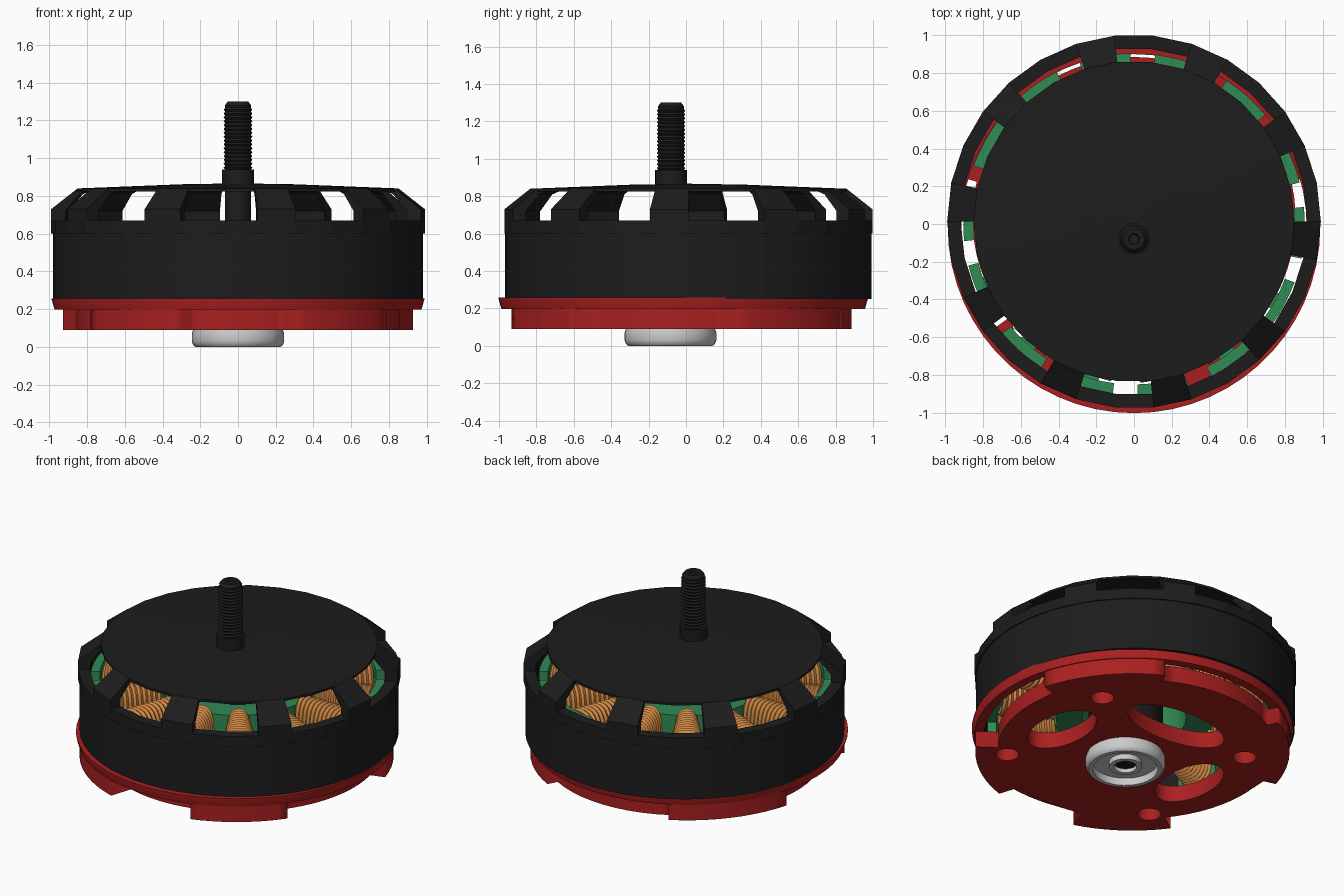
import bpy, bmesh
from math import sin, cos, pi, radians, tau
from mathutils import Matrix, Vector

if "Cube" in bpy.data.objects:
    bpy.data.objects.remove(bpy.data.objects["Cube"])


def material(name, rgb):
    m = bpy.data.materials.new(name)
    m.diffuse_color = (*rgb, 1)
    m.use_nodes = True
    m.node_tree.nodes["Principled BSDF"].inputs["Base Color"].default_value = m.diffuse_color
    return m


BLACK = material("black", (0.012, 0.012, 0.012))
RED = material("red", (0.40, 0.014, 0.014))
GREEN = material("green", (0.03, 0.26, 0.09))
COPPER = material("copper", (0.62, 0.24, 0.055))
SILVER = material("silver", (0.72, 0.72, 0.72))

BELL_Y, BASE_Y, AXIS_Y = 0.013, -0.015, -0.08


def finish(bm, name, mat, y=0.0, smooth=None):
    bmesh.ops.remove_doubles(bm, verts=bm.verts, dist=1e-5)
    bmesh.ops.recalc_face_normals(bm, faces=bm.faces)
    me = bpy.data.meshes.new(name)
    bm.to_mesh(me)
    bm.free()
    ob = bpy.data.objects.new(name, me)
    bpy.context.collection.objects.link(ob)
    ob.location.y = y
    me.materials.append(mat)
    if smooth:
        bpy.ops.object.select_all(action='DESELECT')
        ob.select_set(True)
        bpy.context.view_layer.objects.active = ob
        bpy.ops.object.shade_smooth_by_angle(angle=radians(smooth))
    return ob


def sweep(bm, profile, a0, a1, steps, closed=True):
    """Turn an (r, z) profile from angle a0 to a1; partial turns get end caps."""
    full = abs(a1 - a0 - 360) < 1e-6
    rings = []
    for i in range(steps + 1):
        a = radians(a0 + (a1 - a0) * i / steps)
        rings.append([bm.verts.new((r * cos(a), r * sin(a), z)) for r, z in profile])
    n = len(profile)
    for A, B in zip(rings, rings[1:]):
        for j in range(n if closed else n - 1):
            k = (j + 1) % n
            if profile[j][0] == 0 and profile[k][0] == 0:
                continue
            vs = [A[j], A[k], B[k], B[j]]
            if profile[j][0] == 0:
                vs.remove(B[j])
            elif profile[k][0] == 0:
                vs.remove(B[k])
            bm.faces.new(vs)
    if not full:
        bm.faces.new(rings[0])
        bm.faces.new(rings[-1])


def lathe(name, profile, mat, y, steps=48, closed=True, smooth=None):
    bm = bmesh.new()
    sweep(bm, profile, 0, 360, steps, closed)
    return finish(bm, name, mat, y, smooth)


# Bell: lower band, upper rim, top plate and ten ribs
lathe("bell_band", [(0.925, 0.25), (0.98, 0.25), (0.98, 0.61), (0.925, 0.61)],
      BLACK, BELL_Y, 60, smooth=30)
lathe("bell_rim", [(0.918, 0.60), (0.99, 0.60), (0.99, 0.67), (0.918, 0.67)],
      BLACK, BELL_Y, 30)
lathe("bell_top", [(0, 0.867), (0.3, 0.862), (0.85, 0.84), (0.85, 0.825), (0, 0.845)],
      BLACK, BELL_Y, 30, closed=False)
bm = bmesh.new()
rib = [(0.915, 0.66), (0.99, 0.66), (0.99, 0.73), (0.85, 0.84), (0.80, 0.842),
       (0.80, 0.825), (0.84, 0.81), (0.915, 0.72)]
for k in range(10):
    sweep(bm, rib, 24 + 36 * k, 36 + 36 * k, 1)
finish(bm, "bell_ribs", BLACK, BELL_Y)

# Threaded shaft with collar
shaft = [(0, 0.04), (0.07, 0.04), (0.07, 0.84), (0.085, 0.85), (0.085, 0.94), (0.068, 0.94)]
for i in range(16):
    z = 0.95 + i * 0.0205
    shaft += [(0.076, z), (0.068, z + 0.01)]
shaft += [(0.07, 1.28), (0.055, 1.30), (0.03, 1.30), (0.025, 1.29), (0, 1.29)]
lathe("shaft", shaft, BLACK, AXIS_Y, 24, closed=False, smooth=25)

# Bearing tube inside the stator
lathe("bearing_tube", [(0.08, 0.18), (0.23, 0.18), (0.23, 0.58), (0.08, 0.58)],
      BLACK, AXIS_Y, 32, smooth=30)

# Silver foot washer, hollow underneath
lathe("foot_washer", [(0, 0.10), (0.235, 0.10), (0.245, 0.07), (0.245, 0.03), (0.238, 0.01),
                      (0.225, 0), (0.20, 0), (0.20, 0.05), (0.10, 0.05), (0.10, 0.015),
                      (0.07, 0.015), (0.07, 0.045), (0, 0.045)],
      SILVER, AXIS_Y - 0.003, 40, closed=False, smooth=35)

# Base plate: four wide pads on the rim, oval windows and bolt holes
PADS = [(16, 62), (118, 164), (216, 252), (288, 324)]
outline = []
for p, (a0, a1) in enumerate(PADS):
    nxt = PADS[(p + 1) % 4][0] + (360 if p == 3 else 0)
    for lo, hi, pad in ((a0, a1, True), (a1, nxt, False)):
        for i in range(11):
            a = radians(lo + (hi - lo) * i / 10)
            r = 0.965 if pad else 0.855 + 0.045 * sin(a)
            outline.append((r * cos(a), r * sin(a) + BASE_Y))


def oval(cx, cy, rx, ry, n):
    return [(cx + rx * cos(tau * i / n), cy + ry * sin(tau * i / n)) for i in range(n)]


loops = [outline, oval(0, 0.40, 0.36, 0.17, 32)]
for s in (-1, 1):
    loops.append(oval(s * 0.51, AXIS_Y, 0.16, 0.27, 32))
    for t in (-1, 1):
        loops.append(oval(s * 0.57, AXIS_Y + t * 0.455, 0.072, 0.072, 20))
cu = bpy.data.curves.new("base_plate", 'CURVE')
cu.dimensions = '2D'
cu.fill_mode = 'BOTH'
cu.extrude = 0.055
for pts in loops:
    sp = cu.splines.new('POLY')
    sp.points.add(len(pts) - 1)
    for q, (x, y) in zip(sp.points, pts):
        q.co = (x, y, 0, 1)
    sp.use_cyclic_u = True
cu.materials.append(RED)
plate = bpy.data.objects.new("base_plate", cu)
plate.location.z = 0.145
bpy.context.collection.objects.link(plate)
bpy.ops.object.select_all(action='DESELECT')
plate.select_set(True)
bpy.context.view_layer.objects.active = plate
bpy.ops.object.convert(target='MESH')

# Base lip ring
lathe("base_lip", [(0.915, 0.198), (0.972, 0.198), (0.987, 0.25), (0.987, 0.258), (0.915, 0.258)],
      RED, BASE_Y, 60, smooth=30)

# Stator: core ring with fourteen teeth and curved shoes
N, STEP, FIRST = 14, 360 / 14, 99.9
bm = bmesh.new()
sweep(bm, [(0.32, 0.32), (0.48, 0.32), (0.48, 0.58), (0.32, 0.58)], 0, 360, 42)
for k in range(N):
    a = FIRST + k * STEP
    m = (Matrix.Rotation(radians(a), 4, 'Z') @ Matrix.Translation((0.65, 0, 0.45))
         @ Matrix.Diagonal((0.45, 0.09, 0.26, 1)))
    bmesh.ops.create_cube(bm, size=1, matrix=m)
    sweep(bm, [(0.85, 0.27), (0.905, 0.27), (0.905, 0.63), (0.85, 0.63)], a - 8.7, a + 8.7, 4)
finish(bm, "stator", GREEN)

# Copper windings: ridged rounded loops round each tooth
TURNS, SEG = 11, 24
bm = bmesh.new()
for k in range(N):
    rot = Matrix.Rotation(radians(FIRST + k * STEP), 4, 'Z')
    rings = []
    for i in range(2 * TURNS + 1):
        t = i / (2 * TURNS)
        g = 0.0 if i % 2 else -0.012
        hw, hh = 0.075 + 0.045 * t + g, 0.19 + g
        ring = []
        for j in range(SEG):
            c, s = cos(tau * j / SEG), sin(tau * j / SEG)
            y = hw * abs(c) ** 0.75 * (1 if c > 0 else -1)
            z = hh * abs(s) ** 0.75 * (1 if s > 0 else -1)
            ring.append(bm.verts.new(rot @ Vector((0.49 + 0.345 * t, y, 0.45 + z))))
        rings.append(ring)
    for A, B in zip(rings, rings[1:]):
        for j in range(SEG):
            bm.faces.new((A[j], A[j - 1], B[j - 1], B[j]))
    bm.faces.new(rings[0])
    bm.faces.new(rings[-1])
finish(bm, "windings", COPPER, smooth=35)
